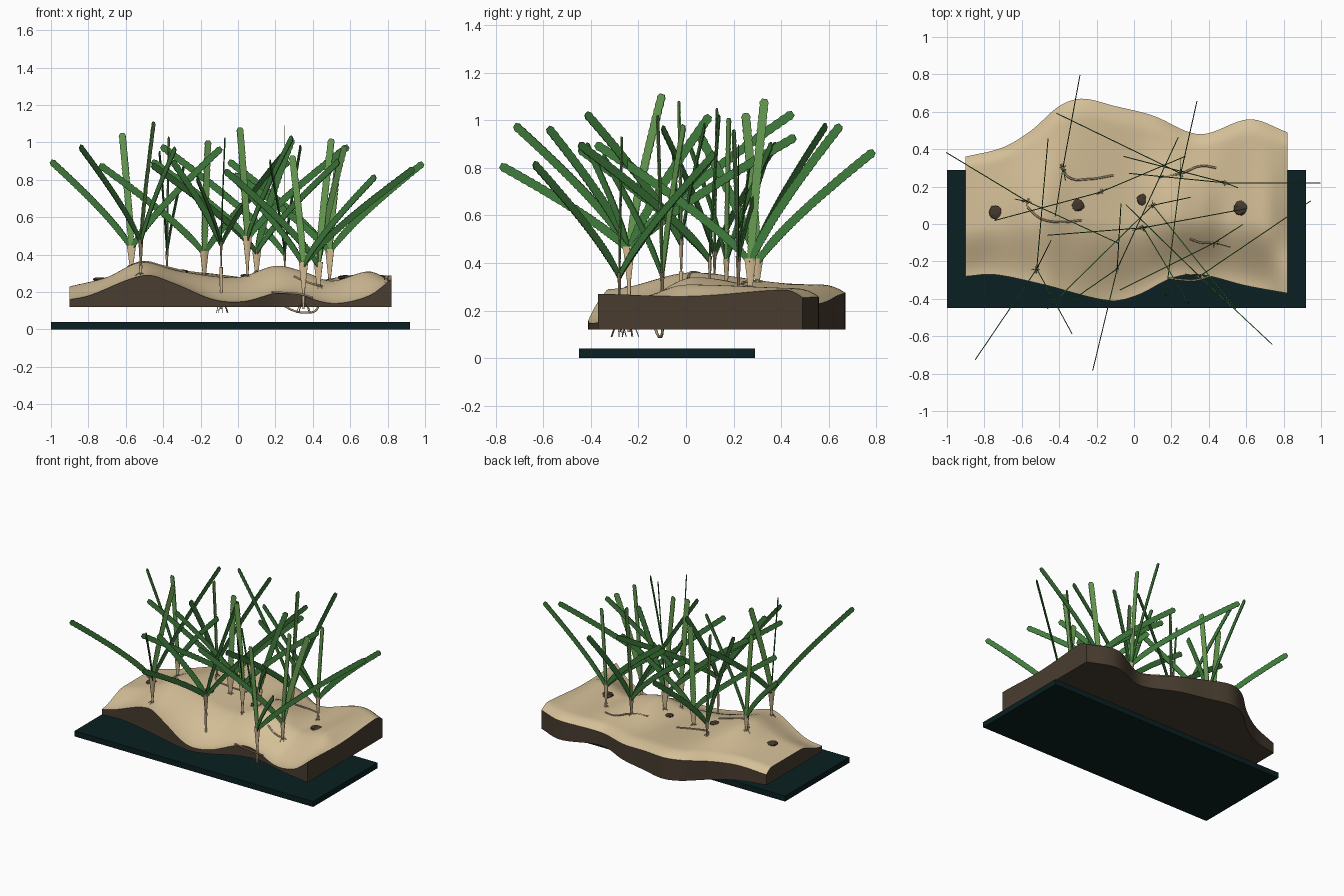
import bpy, bmesh, math, random
from mathutils import Vector, Matrix

if "Cube" in bpy.data.objects:
    bpy.data.objects.remove(bpy.data.objects["Cube"])
rng = random.Random(4)


def material(name, colour):
    m = bpy.data.materials.new(name)
    m.use_nodes = True
    m.diffuse_color = (*colour, 1)
    node = m.node_tree.nodes["Principled BSDF"]
    node.inputs["Base Color"].default_value = (*colour, 1)
    node.inputs["Roughness"].default_value = 0.8
    return m


SAND = material("sand", (0.66, 0.52, 0.31))
SOIL = material("dark_soil", (0.066, 0.046, 0.029))
WATER = material("deep_teal", (0.003, 0.014, 0.015))
LEAF = material("leaf_green", (0.05, 0.2, 0.045))
YOUNG = material("light_leaf_green", (0.14, 0.34, 0.085))
SHEATH = material("pale_sheath", (0.66, 0.5, 0.29))
ROOT = material("root_tan", (0.42, 0.33, 0.2))
STONE = material("brown_stone", (0.06, 0.04, 0.027))


def finish(bm, name, mats, angle=None):
    bmesh.ops.recalc_face_normals(bm, faces=bm.faces)
    mesh = bpy.data.meshes.new(name)
    bm.to_mesh(mesh)
    bm.free()
    obj = bpy.data.objects.new(name, mesh)
    bpy.context.collection.objects.link(obj)
    for m in mats:
        mesh.materials.append(m)
    if angle:
        bpy.ops.object.select_all(action="DESELECT")
        obj.select_set(True)
        bpy.context.view_layer.objects.active = obj
        bpy.ops.object.shade_smooth_by_angle(angle=math.radians(angle))
    return obj


def spline(pts, x):
    """Smooth curve through (x, value) points."""
    i = max(k for k in range(len(pts) - 1) if k == 0 or pts[k][0] <= x)
    a, b = pts[i], pts[i + 1]
    p, q = pts[max(i - 1, 0)], pts[min(i + 2, len(pts) - 1)]
    h = b[0] - a[0]
    t = (x - a[0]) / h
    m0 = (b[1] - p[1]) / (b[0] - p[0]) * h
    m1 = (q[1] - a[1]) / (q[0] - a[0]) * h
    return ((2*t**3 - 3*t*t + 1) * a[1] + (t**3 - 2*t*t + t) * m0
            + (3*t*t - 2*t**3) * b[1] + (t**3 - t*t) * m1)


# Base plate
bm = bmesh.new()
bmesh.ops.create_cube(bm, size=1)
for v in bm.verts:
    v.co = (v.co.x * 1.92 - 0.04, v.co.y * 0.74 - 0.08, v.co.z * 0.04 + 0.02)
finish(bm, "base_plate", [WATER])

# Sand bed: outline and height profiles along x
FRONT_Y = [(-.9, -.28), (-.75, -.27), (-.5, -.32), (-.13, -.41), (.02, -.38),
           (.2, -.29), (.35, -.27), (.6, -.33), (.82, -.37)]
BACK_Y = [(-.9, .36), (-.7, .41), (-.55, .5), (-.4, .63), (-.28, .67), (-.1, .63),
          (.1, .58), (.35, .48), (.62, .56), (.82, .49)]
FRONT_Z = [(-.9, .16), (-.8, .18), (-.5, .29), (-.35, .25), (-.13, .16), (.03, .15),
           (.25, .2), (.5, .14), (.7, .18), (.82, .27)]
MIDDLE_Z = [(-.9, .23), (-.7, .28), (-.52, .36), (-.3, .31), (0, .28), (.2, .34),
            (.35, .31), (.5, .26), (.7, .31), (.82, .26)]
BACK_Z = [(-.9, .23), (-.6, .28), (-.28, .31), (.1, .27), (.35, .25), (.6, .29), (.82, .29)]


def sand_point(x, v):
    y0, y1 = spline(FRONT_Y, x), spline(BACK_Y, x)
    a, b, c = (spline(p, x) for p in (FRONT_Z, MIDDLE_Z, BACK_Z))
    k = 0.4
    s = v / k if v < k else (v - k) / (1 - k)
    s = s * s * (3 - 2 * s)
    z = a + (b - a) * s if v < k else b + (c - b) * s
    z -= 0.035 * max(0, (v - 0.9) / 0.1)**2
    return Vector((x, y0 + (y1 - y0) * v, z))


def ground(x, y):
    y0, y1 = spline(FRONT_Y, x), spline(BACK_Y, x)
    return sand_point(x, min(max((y - y0) / (y1 - y0), 0), 1)).z


bm = bmesh.new()
bmesh.ops.create_grid(bm, x_segments=64, y_segments=40, size=1)
for v in bm.verts:
    v.co = sand_point(v.co.x * 0.86 - 0.04, v.co.y / 2 + 0.5)
top = set(bm.faces)
rim = [e for e in bm.edges if e.is_boundary]
wall = bmesh.ops.extrude_edge_only(bm, edges=rim)["geom"]
for v in wall:
    if isinstance(v, bmesh.types.BMVert):
        v.co.z = 0.12
bmesh.ops.edgeloop_fill(bm, edges=[e for e in bm.edges if e.is_boundary])
for f in bm.faces:
    f.material_index = 0 if f in top else 1
finish(bm, "sand_bed", [SAND, SOIL], 40)

# Stones half sunk in the sand
for x, y, r in ((-.74, .065, .038), (-.3, .1, .036), (.045, .13, .031), (.575, .085, .042)):
    bm = bmesh.new()
    bmesh.ops.create_icosphere(bm, subdivisions=2, radius=r)
    for v in bm.verts:
        v.co *= rng.uniform(0.85, 1.1)
        v.co.z *= 0.35
        v.co += Vector((x, y, ground(x, y)))
    finish(bm, "stone", [STONE])


def tube(name, pts, radius, mat):
    data = bpy.data.curves.new(name, "CURVE")
    data.dimensions = "3D"
    data.bevel_depth = radius
    data.bevel_resolution = 1
    data.use_fill_caps = True
    data.resolution_u = 6
    s = data.splines.new("BEZIER")
    s.bezier_points.add(len(pts) - 1)
    for p, co in zip(s.bezier_points, pts):
        p.co = co
        p.handle_left_type = p.handle_right_type = "AUTO"
    data.materials.append(mat)
    bpy.context.collection.objects.link(bpy.data.objects.new(name, data))


# Runners lying on the sand
for path in (((-.39, .32), (-.35, .25), (-.24, .24), (-.11, .26)),
             ((.13, .25), (.25, .27), (.36, .31), (.44, .3)),
             ((-.57, .09), (-.5, .03), (-.4, .01), (-.28, .02)),
             ((.3, -.08), (.36, -.1), (.43, -.1))):
    tube("runner", [(x, y, ground(x, y) + 0.002) for x, y in path], 0.0055, ROOT)
# Runners exposed at the front edge and below the bed
tube("front_runner", [(.18, -.29, .2), (.27, -.3, .195), (.33, -.3, .19), (.4, -.28, .17)],
     0.0055, ROOT)
tube("hanging_runner", [(.24, -.13, .13), (.3, -.12, .1), (.36, -.11, .09), (.42, -.1, .105),
                        (.43, -.1, .16)], 0.006, ROOT)


def add_leaf(bm, base, tip):
    """Toothed ribbon standing in the vertical plane of its lean."""
    d = tip - base
    bend = base + Vector((d.x * 0.16, d.y * 0.16, d.z * 0.3))
    side_dir = Vector((d.x, d.y, 0)).normalized()
    n = max(12, 2 * round(d.length / 0.022))
    lean = math.hypot(d.x, d.y) / d.length
    rows = []
    for i in range(n + 1):
        t = i / n
        p = base * (1 - t)**2 + bend * 2 * t * (1 - t) + tip * t * t
        tangent = ((bend - base) * (1 - t) + (tip - bend) * t).normalized()
        across = side_dir * tangent.z - Vector((0, 0, tangent.dot(side_dir)))
        w = 0.0195 * min(1, 0.6 + 1.5 * t) * (1 if i % 2 else 0.85)
        w *= 0.65 if i == n else 1
        rows.append([bm.verts.new(p + across * s * w) for s in (-1, 1)])
    for a, b in zip(rows, rows[1:]):
        f = bm.faces.new((a[0], a[1], b[1], b[0]))
        f.material_index = 1 if lean < 0.3 else 0


# Plants: root point, sheath top height, leaf tips (most upright leaf first)
PLANTS = [
    ((-.57, .12), .45, ((-.62, .13, 1.05), (-1, .38, .9), (-.09, -.1, .97))),
    ((-.52, -.24), .48, ((-.45, -.1, 1.11), (-.845, -.72, .98), (-.46, .45, 1.03),
                         (-.335, -.58, .97))),
    ((-.38, .3), .42, ((-.37, .25, 1.03), (-.29, .79, .87), (-.42, .05, .95))),
    ((-.18, .17), .42, ((-.16, .18, 1.01), (.27, .36, .9), (-.74, .02, .88))),
    ((.05, -.02), .5, ((.01, -.03, 1.08), (-.46, -.06, .9), (.29, -.42, 1.03),
                       (.59, .08, .98))),
    ((.1, .1), .43, ((.29, .14, 1.02), (.54, -.45, .9), (-.46, -.45, .88))),
    ((-.09, -.24), .47, ((-.07, .1, 1.02), (-.22, -.78, .81), (.235, .46, .93),
                         (-.35, -.42, .9))),
    ((.25, .27), .42, ((.25, .33, 1.09), (-.41, .59, .98), (.335, .65, .98),
                       (.17, -.38, .9))),
    ((.35, -.28), .36, ((.29, -.27, .93), (.735, -.64, .82), (.94, .12, .86),
                        (-.04, .1, .83))),
    ((.43, -.1), .36, ((.5, -.12, 1.02), (-.07, -.35, .85), (.57, -.01, .98))),
    ((.49, .22), .43, ((.54, .2, .96), (.99, .22, .89), (-.05, .36, .9), (-.02, .27, .83))),
]
for (x, y), top_z, tips in PLANTS:
    bm = bmesh.new()
    for tip in tips:
        add_leaf(bm, Vector((x, y, top_z - 0.02)), Vector(tip))
    leaves = finish(bm, "leaves", [LEAF, YOUNG])
    solid = leaves.modifiers.new("thickness", "SOLIDIFY")
    solid.thickness = 0.005
    solid.offset = 0

    # Flat pale sheath in the plane of the upright leaf, on a thin stem
    foot = 0.11 if y < -.2 and x > -.2 else ground(x, y) - 0.02
    neck = max(foot + 0.02, top_z - 0.14)
    facing = Matrix.Rotation(math.atan2(tips[0][1] - y, tips[0][0] - x), 3, "Z")
    bm = bmesh.new()
    for z0, z1, r0, r1, flat in ((neck, top_z, .01, .026, .28), (foot, neck + .005, .006, .009, 1)):
        made = bmesh.ops.create_cone(bm, cap_ends=True, segments=10, radius1=r0,
                                     radius2=r1, depth=z1 - z0)["verts"]
        for v in made:
            v.co.y *= flat
            v.co = facing @ v.co + Vector((x, y, (z0 + z1) / 2))
    finish(bm, "sheath", [SHEATH], 40)

    # Fine roots fanning out from the stem foot
    for k in range(5):
        a = k * math.tau / 5 + rng.random()
        r = rng.uniform(0.025, 0.045)
        out = Vector((r * math.cos(a), r * math.sin(a), -0.02))
        start = Vector((x, y, foot + 0.03))
        tube("root", [start, start + out * 0.5, start + out - Vector((0, 0, 0.03))], 0.002, ROOT)
